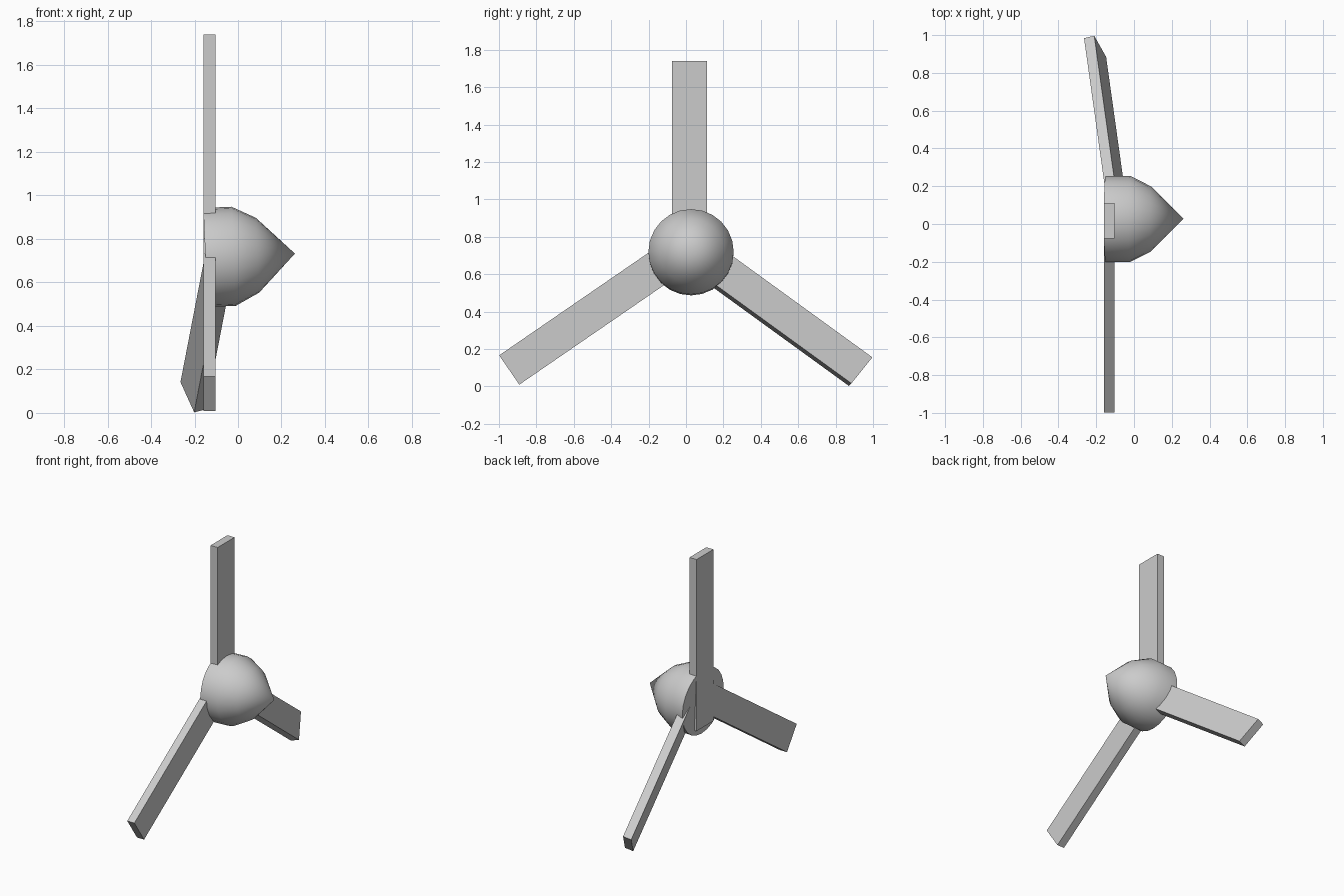
import bpy, bmesh, math
from mathutils import Vector, Matrix

if "Cube" in bpy.data.objects:
    bpy.data.objects.remove(bpy.data.objects["Cube"])


def make_object(name, bm):
    bmesh.ops.recalc_face_normals(bm, faces=bm.faces)
    mesh = bpy.data.meshes.new(name)
    bm.to_mesh(mesh)
    bm.free()
    ob = bpy.data.objects.new(name, mesh)
    bpy.context.collection.objects.link(ob)
    return ob


def blade(name, tip, inward, width, thick, length=1.2):
    """Straight slab from its tip centre running inward to the hub."""
    tip, width, thick = Vector(tip), Vector(width), Vector(thick)
    run = Vector(inward).normalized() * length
    bm = bmesh.new()
    bmesh.ops.create_cube(bm, size=1)
    for v in bm.verts:
        c = v.co.copy()
        v.co = tip + width * c.x + thick * c.y + run * (c.z + 0.5)
    return make_object(name, bm)


# Hub: nose cone lathed around the x axis, tilted slightly upward
bm = bmesh.new()
profile = [(-0.15, 0), (-0.15, 0.228), (-0.02, 0.228), (0.09, 0.172), (0.262, 0)]
pts = [bm.verts.new((x, 0, r)) for x, r in profile]
edges = [bm.edges.new(p) for p in zip(pts, pts[1:])]
bmesh.ops.spin(bm, geom=pts + edges, cent=(0, 0, 0), axis=(1, 0, 0),
               angle=math.tau, steps=24, use_duplicate=False)
bmesh.ops.remove_doubles(bm, verts=bm.verts, dist=0.001)
bm.transform(Matrix.Translation((0, 0.027, 0.721)) @ Matrix.Rotation(math.radians(-2.5), 4, 'Y'))
hub = make_object("hub", bm)
bpy.context.view_layer.objects.active = hub
hub.select_set(True)
bpy.ops.object.shade_smooth_by_angle(angle=math.radians(40))

# Blades: top, left and right (the right one is twisted and swept back)
blade("top_blade", (-0.132, 0.018, 1.74), (0, 0, -1), (0, 0.187, 0), (0.055, 0, 0))
a = math.radians(34.5)
blade("left_blade", (-0.130, -0.945, 0.088), (0, math.cos(a), math.sin(a)),
      (0, 0.19 * math.sin(a), -0.19 * math.cos(a)), (0.055, 0, 0))
blade("right_blade", (-0.206, 0.934, 0.079), (0.14, -1, 0.725),
      (-0.063, 0.112, 0.139), (0.054, 0.013, 0.014))
